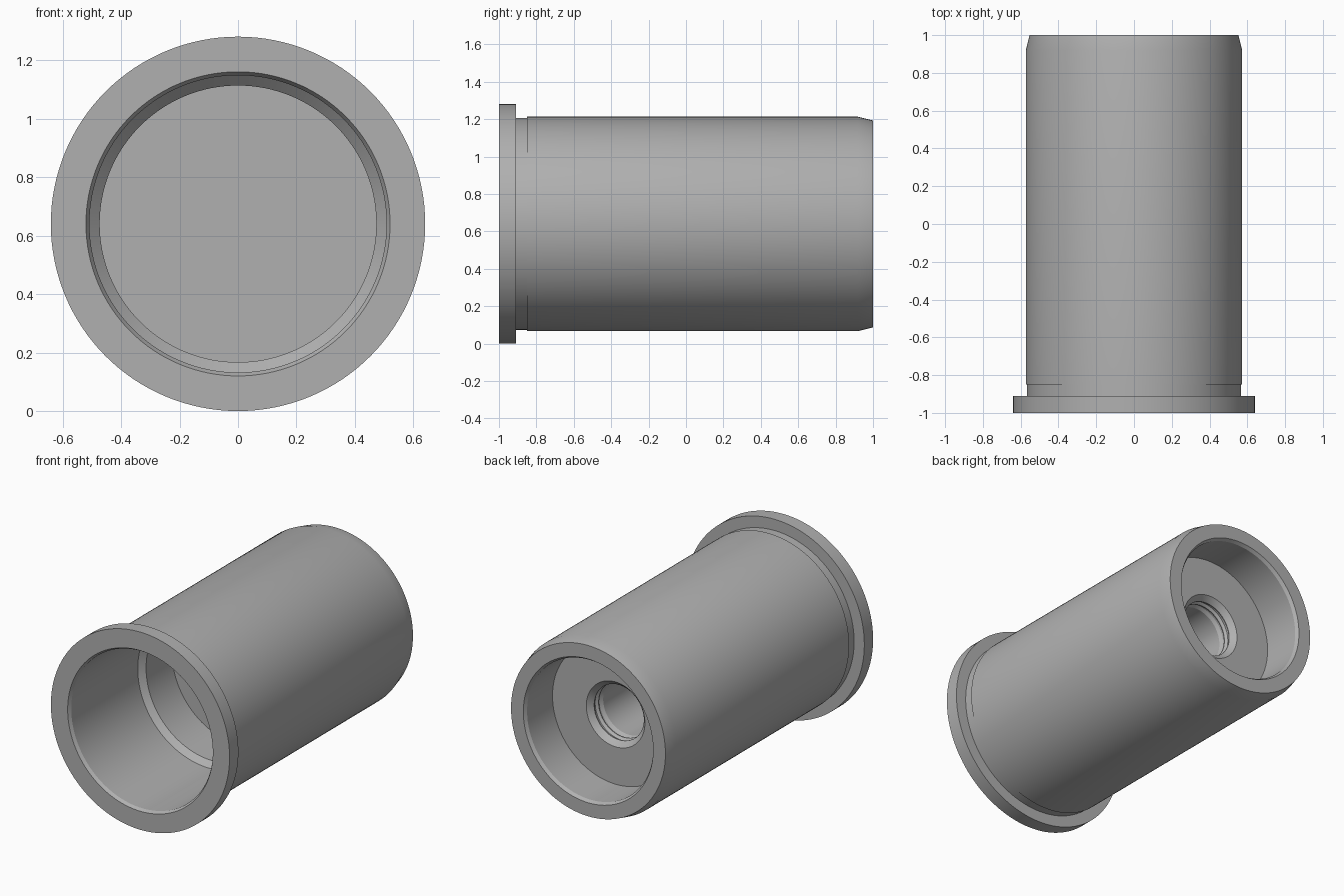
import bpy, bmesh, math

if "Cube" in bpy.data.objects:
    bpy.data.objects.remove(bpy.data.objects["Cube"])

R = 0.64        # flange radius, also the height of the axis
SEGMENTS = 128

# Dark grey finish
grey = bpy.data.materials.new("dark_grey")
grey.diffuse_color = (0.435, 0.435, 0.435, 1)
grey.use_nodes = True
grey.node_tree.nodes["Principled BSDF"].inputs["Base Color"].default_value = grey.diffuse_color


def lathe(name, profile):
    """Revolve (radius, y) points around the sleeve axis."""
    bm = bmesh.new()
    verts = [bm.verts.new((r, y, R)) for r, y in profile]
    edges = [bm.edges.new(pair) for pair in zip(verts, verts[1:])]
    bmesh.ops.spin(bm, geom=verts + edges, cent=(0, 0, R), axis=(0, 1, 0),
                   angle=math.tau, steps=SEGMENTS, use_merge=False)
    bmesh.ops.remove_doubles(bm, verts=bm.verts, dist=1e-5)
    bmesh.ops.recalc_face_normals(bm, faces=bm.faces)
    mesh = bpy.data.meshes.new(name)
    bm.to_mesh(mesh)
    bm.free()
    mesh.materials.append(grey)
    obj = bpy.data.objects.new(name, mesh)
    bpy.context.collection.objects.link(obj)
    bpy.ops.object.select_all(action='DESELECT')
    obj.select_set(True)
    bpy.context.view_layer.objects.active = obj
    bpy.ops.object.shade_smooth_by_angle(angle=math.radians(22))
    return obj


# Front bore: blind floor, 45 degree step, wider mouth with a small chamfer
front_bore = [(0, 0.0), (0.473, 0.0), (0.473, -0.265), (0.508, -0.30),
              (0.508, -0.98), (0.52, -1.0)]

# Outside: flange, relief neck, body, tapered back end
outside = [(R, -1.0), (R, -0.91), (0.567, -0.91), (0.567, -0.85),
           (0.573, -0.85), (0.573, 0.92), (0.553, 1.0)]

# Back recess with chamfered lip
back_recess = [(0.465, 1.0), (0.452, 0.98), (0.452, 0.72)]

# Threaded blind hole: chamfered mouth, a few thread ridges, plain bottom
thread_hole = [(0.21, 0.72), (0.19, 0.70)]
pitch = 0.045
for i in range(2):
    y = 0.685 - i * pitch
    thread_hole += [(0.178, y), (0.178, y - 0.006),
                    (0.192, y - 0.018), (0.192, y - 0.03)]
thread_hole += [(0.18, 0.59), (0.18, 0.10), (0, 0.10)]

lathe("flanged_sleeve", front_bore + outside + back_recess + thread_hole)
